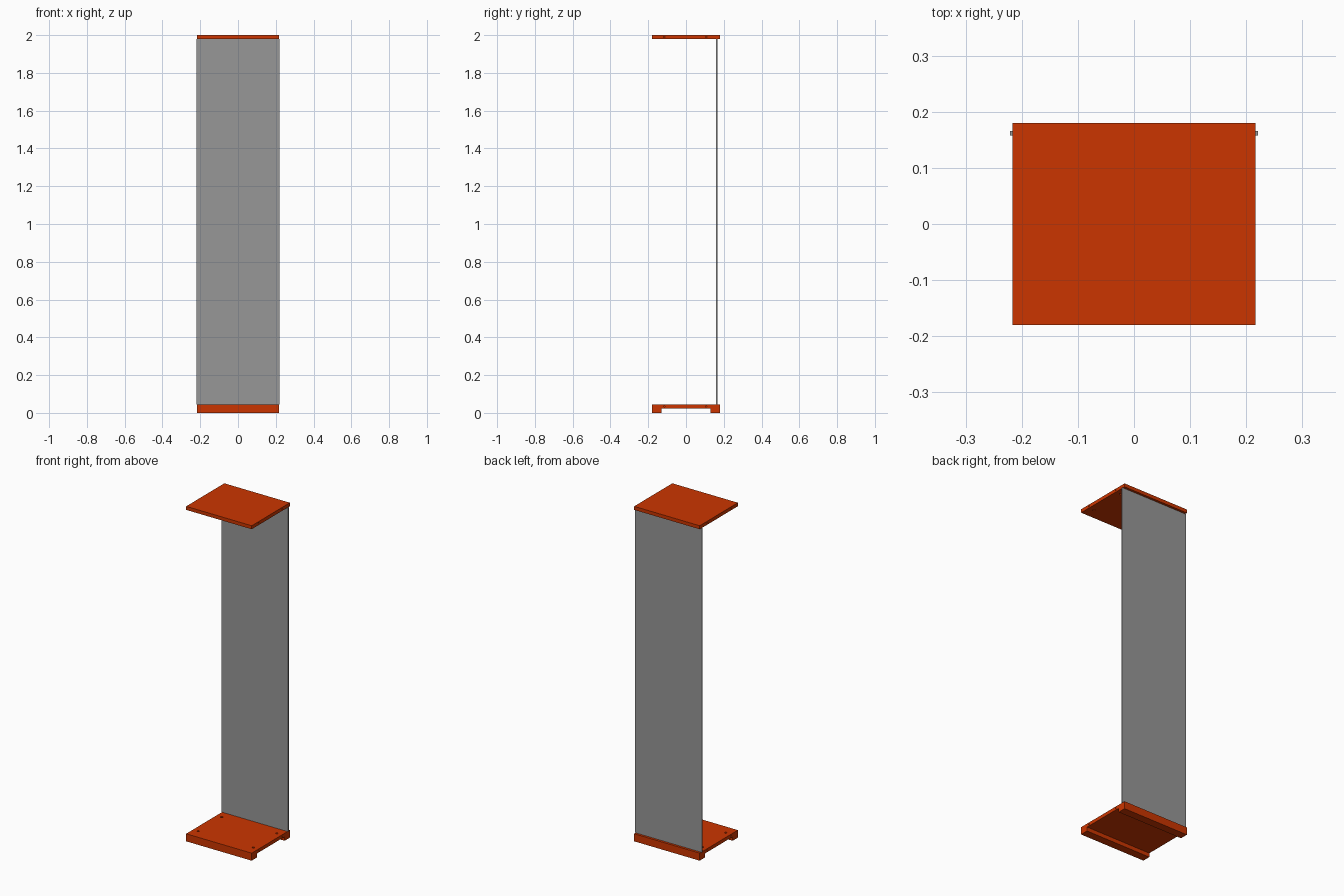
import bpy, bmesh, math
from mathutils import Matrix

if "Cube" in bpy.data.objects:
    bpy.data.objects.remove(bpy.data.objects["Cube"])

W = 0.2165                     # half width of the boards
FIT_Y = (-0.115, 0.107)        # rows of the connector fittings


def material(name, rgb):
    mat = bpy.data.materials.new(name)
    mat.diffuse_color = (*rgb, 1)
    mat.use_nodes = True
    mat.node_tree.nodes["Principled BSDF"].inputs["Base Color"].default_value = mat.diffuse_color
    return mat


orange = material("orange_lacquer", (0.6, 0.036, 0.0))
grey = material("dark_grey", (0.31, 0.31, 0.31))


def make_object(name, bm, mat=None):
    bmesh.ops.recalc_face_normals(bm, faces=bm.faces[:])
    me = bpy.data.meshes.new(name)
    bm.to_mesh(me)
    bm.free()
    ob = bpy.data.objects.new(name, me)
    bpy.context.collection.objects.link(ob)
    if mat:
        me.materials.append(mat)
    return ob


def extrude_x(name, profile, half, mat):
    """Extrude a (y, z) profile across the width."""
    bm = bmesh.new()
    face = bm.faces.new([bm.verts.new((-half, y, z)) for y, z in profile])
    ext = bmesh.ops.extrude_face_region(bm, geom=[face])
    verts = [v for v in ext["geom"] if isinstance(v, bmesh.types.BMVert)]
    bmesh.ops.translate(bm, verts=verts, vec=(2 * half, 0, 0))
    return make_object(name, bm, mat)


def drill(board, name, radius, depth, places, along_x):
    """Cut a set of round blind holes into a board."""
    bm = bmesh.new()
    turn = Matrix.Rotation(math.pi / 2, 4, 'Y') if along_x else Matrix()
    for p in places:
        bmesh.ops.create_cone(bm, cap_ends=True, segments=16, radius1=radius,
                              radius2=radius, depth=depth,
                              matrix=Matrix.Translation(p) @ turn)
    cutter = make_object(name, bm, orange)
    mod = board.modifiers.new(name, 'BOOLEAN')
    mod.operation = 'DIFFERENCE'
    mod.solver = 'EXACT'
    mod.object = cutter
    cutter.hide_render = True
    bpy.context.view_layer.objects.active = board
    bpy.ops.object.modifier_apply(modifier=mod.name)
    bpy.data.objects.remove(cutter)


# Top board
top = extrude_x("top_board", [(-0.18, 1.979), (0.18, 1.979), (0.18, 2.0), (-0.18, 2.0)], W, orange)

# Bottom board with a foot rail along the front and back edges
bottom = extrude_x("bottom_board", [
    (-0.18, 0), (-0.131, 0), (-0.131, 0.024), (0.131, 0.024),
    (0.131, 0), (0.18, 0), (0.18, 0.045), (-0.18, 0.045)], W, orange)

# Connector sockets on the inner faces, and bores in the board ends
for board, inner_z, mid_z in ((top, 1.979, 1.99), (bottom, 0.045, 0.0345)):
    spots = [(s, y) for s in (-1, 1) for y in FIT_Y]
    drill(board, "sockets", 0.007, 0.028, [(s * 0.182, y, inner_z) for s, y in spots], False)
    drill(board, "end_bores", 0.0035, 0.07, [(s * W, y, mid_z) for s, y in spots], True)

# Thin back panel, slightly wider than the boards
extrude_x("back_panel", [(0.158, 0.045), (0.166, 0.045), (0.166, 1.979), (0.158, 1.979)], 0.221, grey)
